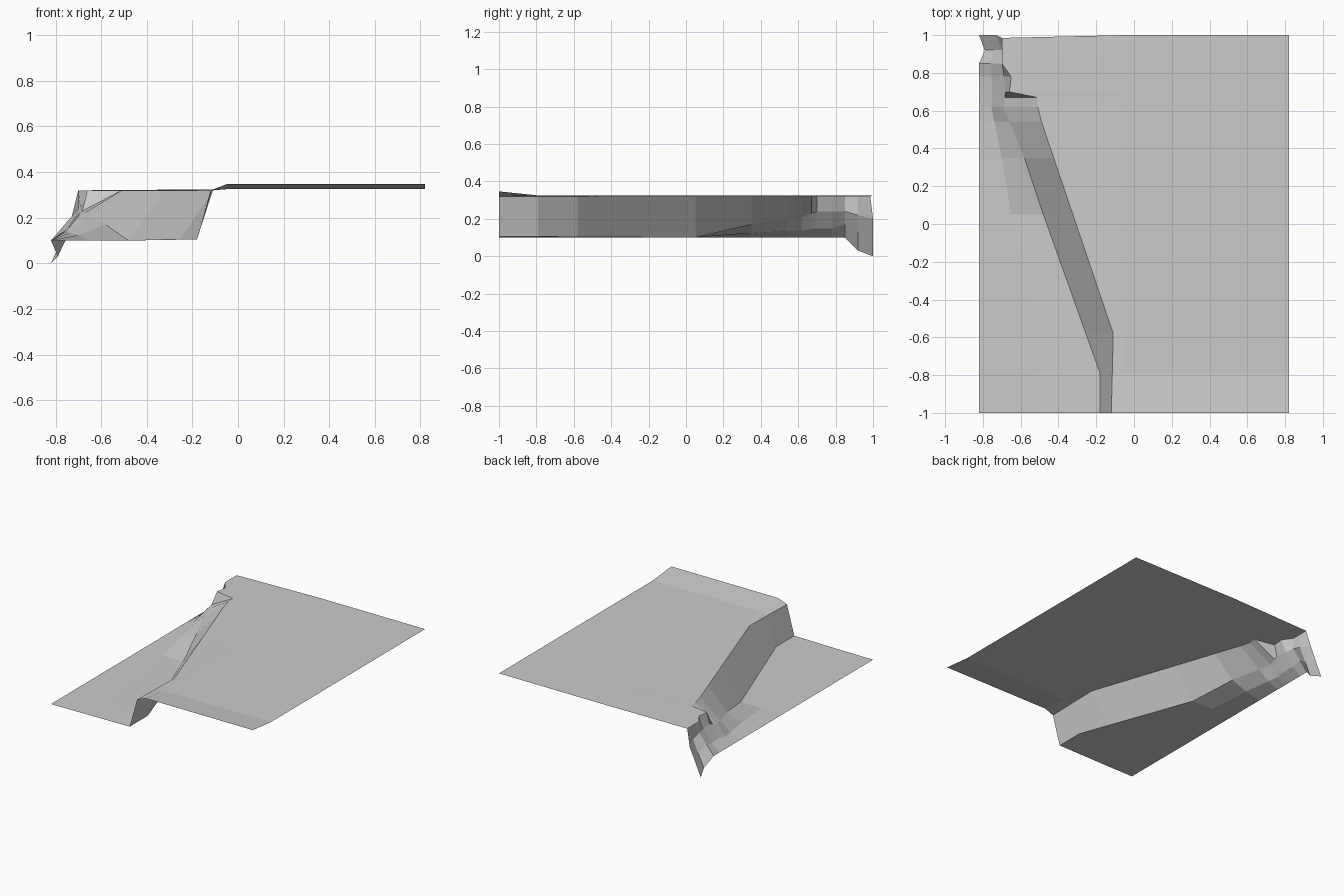
import bpy, bmesh

cube = bpy.data.objects.get("Cube")
if cube:
    bpy.data.objects.remove(cube)


def along(keys, y):
    """Linear interpolation of (y, x, z) keys at a given y."""
    if y <= keys[0][0]:
        return keys[0][1:]
    for a, b in zip(keys, keys[1:]):
        if y <= b[0]:
            t = (y - a[0]) / (b[0] - a[0])
            return tuple(p + (q - p) * t for p, q in zip(a[1:], b[1:]))
    return keys[-1][1:]


def blend(a, b, tx, tz):
    return a[0] + (b[0] - a[0]) * tx, a[1] + (b[1] - a[1]) * tz


# Terrain lines running front to back: (y, x, z)
outer_edge = [(-1, -.82, .1), (.85, -.82, .1), (.92, -.79, .03), (1, -.82, 0)]
cliff_foot = [(-1, -.18, .105), (-.79, -.18, .105), (.05, -.48, .1),
              (.35, -.58, .17), (.62, -.69, .21), (.7, -.68, .24),
              (.85, -.7, .24), (.92, -.7, .22), (1, -.73, .2)]
cliff_top = [(-1, -.12, .32), (-.58, -.11, .32), (.6, -.51, .32),
             (.67, -.51, .32), (.7, -.66, .32), (.78, -.65, .32),
             (.85, -.7, .32), (1, -.7, .32)]
plateau = [(-1, -.05, .347), (-.79, -.05, .325), (1, -.05, .325)]
rows = [-1, -.79, -.58, .05, .35, .54, .62, .67, .7, .78, .85, .92, 1]

# Loft the ground sheet across the lines
bm = bmesh.new()
grid = []
for y in rows:
    edge, foot, top, flat = (along(k, y) for k in
                             (outer_edge, cliff_foot, cliff_top, plateau))
    floor = blend(edge, foot, .5, .35 if y < .85 else .5)
    far = (.82, flat[1])
    line = []
    for x, z in (edge, floor, foot, top, flat, far):
        back_lip = y == 1 and (x, z) == top
        line.append(bm.verts.new((x, .985 if back_lip else y, z)))
    grid.append(line)
for near, back in zip(grid, grid[1:]):
    for i in range(len(near) - 1):
        bm.faces.new((near[i], near[i + 1], back[i + 1], back[i]))

mesh = bpy.data.meshes.new("cliff_terrain")
bm.to_mesh(mesh)
bm.free()
terrain = bpy.data.objects.new("cliff_terrain", mesh)
bpy.context.collection.objects.link(terrain)

# Plain grey ground
grey = bpy.data.materials.new("ground grey")
grey.use_nodes = True
colour = (.6, .6, .6, 1)
grey.diffuse_color = colour
grey.node_tree.nodes["Principled BSDF"].inputs["Base Color"].default_value = colour
mesh.materials.append(grey)
